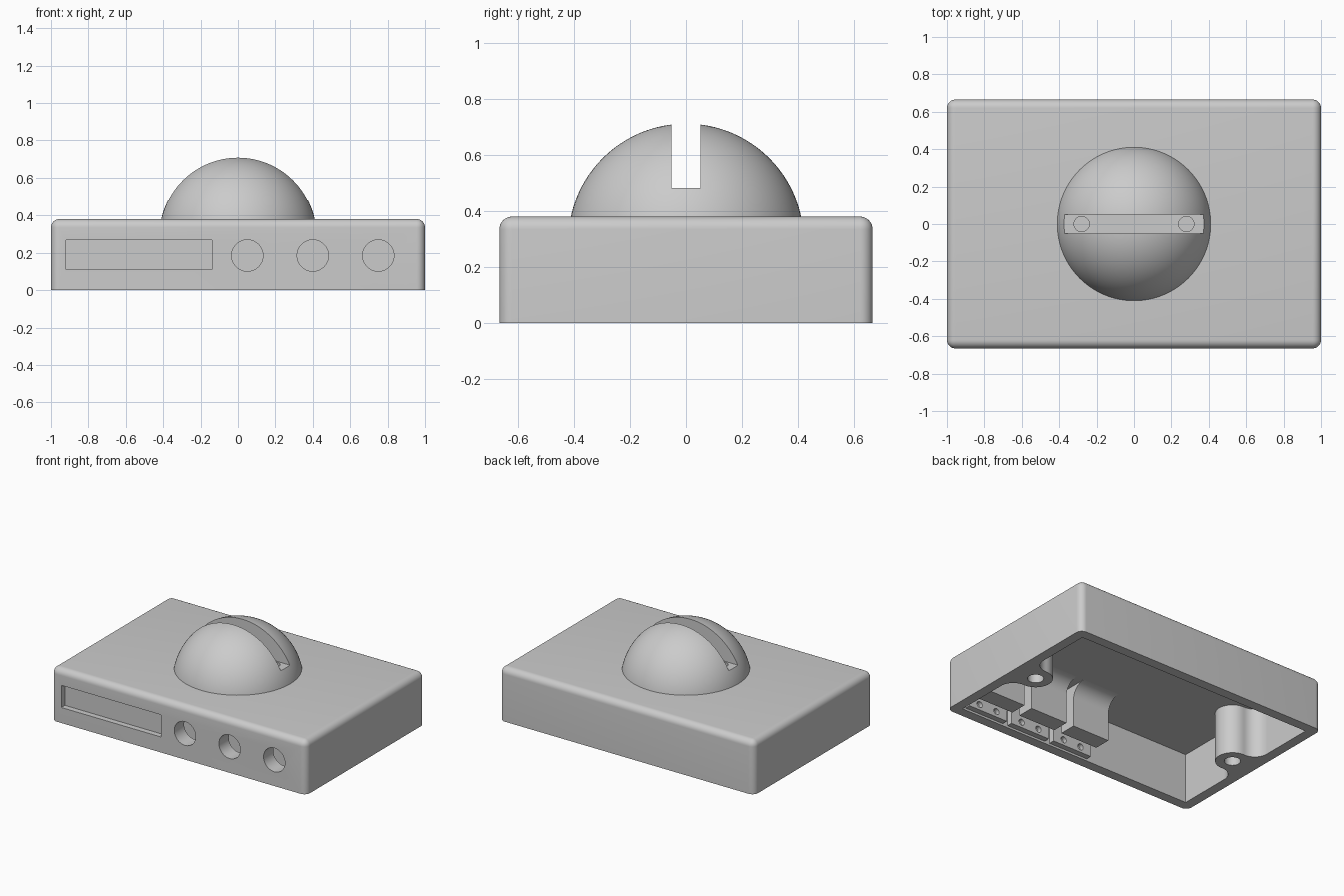
import bpy, bmesh, math
from mathutils import Matrix, Vector

if "Cube" in bpy.data.objects:
    bpy.data.objects.remove(bpy.data.objects["Cube"])

grey = bpy.data.materials.new("plain grey")
grey.use_nodes = True
grey.diffuse_color = (0.6, 0.6, 0.6, 1)
grey.node_tree.nodes["Principled BSDF"].inputs["Base Color"].default_value = (0.6, 0.6, 0.6, 1)

W, D, H = 1.0, 0.665, 0.38      # half width, half depth, height
WALL, CEILING = 0.07, 0.352
BUTTONS = (0.05, 0.4, 0.75)


def finish(bm, name):
    bmesh.ops.recalc_face_normals(bm, faces=bm.faces)
    mesh = bpy.data.meshes.new(name)
    bm.to_mesh(mesh)
    bm.free()
    mesh.materials.append(grey)
    ob = bpy.data.objects.new(name, mesh)
    bpy.context.collection.objects.link(ob)
    return ob


def box(name, lo, hi, bevel=0):
    bm = bmesh.new()
    bmesh.ops.create_cube(bm, size=1)
    lo, hi = Vector(lo), Vector(hi)
    for v in bm.verts:
        v.co = Vector(a + (b - a) * (c + 0.5) for a, b, c in zip(lo, hi, v.co))
    if bevel:  # round every edge except those of the open underside
        edges = [e for e in bm.edges if max(v.co.z for v in e.verts) > lo.z + 0.01]
        bmesh.ops.bevel(bm, geom=edges, offset=bevel, segments=8, profile=0.5, affect='EDGES')
    return finish(bm, name)


def rod(name, centre, radius, length, axis='Z'):
    bm = bmesh.new()
    turn = Matrix.Rotation(math.pi / 2, 4, 'X') if axis == 'Y' else Matrix()
    bmesh.ops.create_cone(bm, cap_ends=True, segments=48, radius1=radius, radius2=radius,
                          depth=length, matrix=Matrix.Translation(centre) @ turn)
    return finish(bm, name)


def prism(name, points, offset):
    bm = bmesh.new()
    face = bm.faces.new([bm.verts.new(p) for p in points])
    out = bmesh.ops.extrude_face_region(bm, geom=[face])
    bmesh.ops.translate(bm, vec=offset, verts=[g for g in out["geom"] if isinstance(g, bmesh.types.BMVert)])
    return finish(bm, name)


def arc(cx, cy, r, start, end, n=10):
    return [(cx + r * math.cos(math.radians(start + (end - start) * i / n)),
             cy + r * math.sin(math.radians(start + (end - start) * i / n))) for i in range(n + 1)]


def cut(ob, cutters):
    bpy.context.view_layer.objects.active = ob
    for c in cutters:
        m = ob.modifiers.new("cut", 'BOOLEAN')
        m.operation, m.solver, m.object = 'DIFFERENCE', 'EXACT', c
        bpy.ops.object.modifier_apply(modifier=m.name)
        bpy.data.objects.remove(c)


def smooth(ob):
    bpy.ops.object.select_all(action='DESELECT')
    ob.select_set(True)
    bpy.context.view_layer.objects.active = ob
    bpy.ops.object.shade_smooth_by_angle(angle=math.radians(30))


# Hollow case with a display recess and three round button holes
case = box("case", (-W, -D, 0), (W, D, H), 0.045)
cut(case, [box("cavity", (WALL - W, WALL - D, -0.1), (W - WALL, D - WALL, CEILING)),
           box("recess", (-0.92, -D - 0.1, 0.11), (-0.14, -D + 0.04, 0.267))]
    + [rod("hole", (x, -D, 0.185), 0.084, 0.3, 'Y') for x in BUTTONS])
smooth(case)

# Dome with a slot across the top and two sockets in the slot floor
bm = bmesh.new()
bmesh.ops.create_uvsphere(bm, u_segments=96, v_segments=64, radius=0.42,
                          matrix=Matrix.Translation((0, 0, 0.291)))
cutg = bmesh.ops.bisect_plane(bm, geom=bm.verts[:] + bm.edges[:] + bm.faces[:], plane_co=(0, 0, 0.365),
                              plane_no=(0, 0, 1), clear_inner=True)["geom_cut"]
bmesh.ops.edgeloop_fill(bm, edges=[g for g in cutg if isinstance(g, bmesh.types.BMEdge)])
dome = finish(bm, "dome")
cut(dome, [box("slot", (-0.6, -0.051, 0.482), (0.6, 0.051, 1))]
    + [rod("socket", (s * 0.28, 0, 0.46), 0.041, 0.14) for s in (-1, 1)])
smooth(dome)

# Screw bosses flaring into the side walls
for side, name in ((1, "left_boss"), (-1, "right_boss")):
    wall = W - WALL
    half = (arc(wall - 0.1, -0.21, 0.1, 0, 90)
            + arc(wall - 0.11, 0, 0.11, 270, 180))
    profile = [(wall + 0.01, -0.21)] + half + [(x, -y) for x, y in reversed(half[:-1])] + [(wall + 0.01, 0.21)]
    boss = prism(name, [(side * x, y, 0) for x, y in profile], (0, 0, CEILING + 0.005))
    cut(boss, [rod("screw_hole", (side * 0.82, 0, 0), 0.052, 0.5)])
    smooth(boss)

# Button mounts and the backing posts behind them
back = -D + WALL
for i, x in enumerate(BUTTONS, 1):
    mount = box(f"button_mount_{i}", (x - 0.155, back - 0.01, 0.015), (x + 0.155, back + 0.04, CEILING + 0.005))
    cut(mount, [rod("hole", (x, back, 0.185), 0.084, 0.3, 'Y')]
        + [rod("pin_hole", (x + dx, back + 0.04, z), 0.022, 0.06, 'Y')
           for dx in (-0.07, 0.07) for z in (0.055, 0.315)])
    smooth(mount)
    top = CEILING + 0.005
    side_profile = ([(-0.5, top), (-0.5, 0.055), (-0.38, 0.055)]
                    + arc(-0.28, CEILING - 0.1, 0.1, 180, 90) + [(-0.28, top)])
    smooth(prism(f"backing_post_{i}", [(x - 0.155, y, z) for y, z in side_profile], (0.29, 0, 0)))
